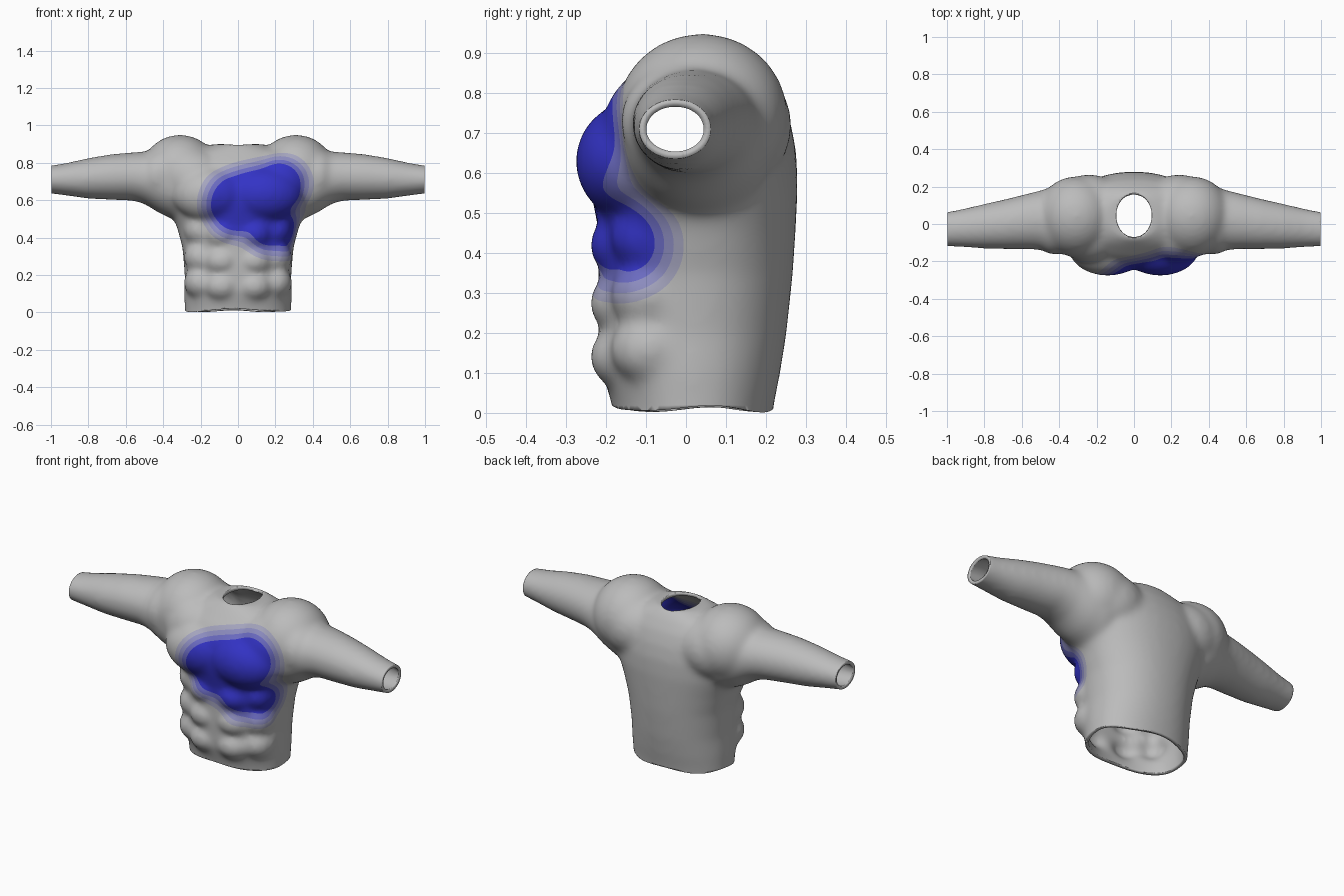
import bpy, bmesh, math
from mathutils import Vector

cube = bpy.data.objects.get("Cube")
if cube:
    bpy.data.objects.remove(cube)


def material(name, color):
    m = bpy.data.materials.new(name)
    m.use_nodes = True
    m.diffuse_color = (*color, 1)
    bsdf = m.node_tree.nodes["Principled BSDF"]
    bsdf.inputs["Base Color"].default_value = (*color, 1)
    bsdf.inputs["Roughness"].default_value = 0.7
    return m


GREY, BLUE = Vector((0.5, 0.5, 0.5)), Vector((0.033, 0.033, 0.56))
NAMES = ["cloth grey", "pale blue grey", "soft blue", "medium blue", "deep blue"]
mats = [material(n, GREY.lerp(BLUE, t)) for n, t in zip(NAMES, (0, 0.27, 0.5, 0.75, 1))]

body = bmesh.new()
SIDES = 40


def loft(rings):
    """Closed skin through rings of points."""
    loops = [[body.verts.new(p) for p in ring] for ring in rings]
    faces = [body.faces.new(loops[0]), body.faces.new(loops[-1])]
    for a, b in zip(loops, loops[1:]):
        for i in range(SIDES):
            j = (i + 1) % SIDES
            faces.append(body.faces.new((a[i], a[j], b[j], b[i])))
    bmesh.ops.recalc_face_normals(body, faces=faces)


def oval(power):
    """Unit superellipse points."""
    for i in range(SIDES):
        a = 2 * math.pi * i / SIDES
        c, s = math.cos(a), math.sin(a)
        yield math.copysign(abs(c) ** power, c), math.copysign(abs(s) ** power, s)


def bulge(center, radii):
    ball = bmesh.ops.create_uvsphere(body, u_segments=32, v_segments=20, radius=1)
    for v in ball["verts"]:
        v.co = Vector(center) + Vector(a * b for a, b in zip(v.co, radii))


# Trunk: height, front, back, half width
trunk = [(-.06, -.175, .21, .283), (.02, -.185, .22, .285), (.1, -.21, .236, .288),
         (.2, -.22, .252, .285), (.35, -.22, .268, .298), (.46, -.22, .275, .328),
         (.56, -.24, .28, .37), (.65, -.245, .277, .39), (.73, -.22, .262, .39),
         (.8, -.175, .237, .36), (.86, -.12, .2, .27), (.9, -.08, .165, .13)]
loft([[(w * c, (f + b) / 2 + (b - f) / 2 * s, z) for c, s in oval(.93)]
      for z, f, b, w in trunk])

# Sleeves: distance out, centre y, centre z, half depth, half height
sleeve = [(.15, .02, .68, .2, .17), (.33, .03, .69, .195, .2), (.42, .025, .70, .18, .17),
          (.5, .02, .72, .16, .14), (.56, .015, .727, .15, .13), (.68, .0, .724, .135, .122),
          (.8, -.012, .717, .12, .109), (.92, -.022, .712, .102, .087),
          (1.04, -.03, .71, .088, .07)]
for side in (-1, 1):
    loft([[(side * x, y + ry * c, z + rz * s) for c, s in oval(1)]
          for x, y, z, ry, rz in sleeve])
    # Shoulder cap, shoulder blade, chest and stomach muscles
    bulge((side * .31, .04, .745), (.21, .215, .205))
    bulge((side * .43, .01, .73), (.11, .175, .15))
    bulge((side * .24, .085, .72), (.2, .18, .175))
    bulge((side * .23, -.03, .71), (.19, .18, .17))
    bulge((side * .14, -.13, .63), (.21, .147, .15))
    for z in (.14, .275, .42):
        bulge((side * .085, -.14, z), (.105, .102, .085))
        bulge((side * .2, -.09, z + .02), (.09, .1, .09))

# Fuse the masses into one soft skin
mesh = bpy.data.meshes.new("torso_shirt")
body.to_mesh(mesh)
body.free()
shirt = bpy.data.objects.new("torso_shirt", mesh)
bpy.context.collection.objects.link(shirt)
fuse = shirt.modifiers.new("fuse", "REMESH")
fuse.mode = "VOXEL"
fuse.voxel_size = .013
relax = shirt.modifiers.new("relax", "SMOOTH")
relax.factor = .5
relax.iterations = 22
fused = bpy.data.meshes.new_from_object(
    shirt.evaluated_get(bpy.context.evaluated_depsgraph_get()))
shirt.modifiers.clear()
shirt.data = fused
bpy.data.meshes.remove(mesh)
fused.name = "torso_shirt"

skin = bmesh.new()
skin.from_mesh(fused)


def score(field):
    """Cut a clean line into the skin where the field is zero."""
    value = {v: field(v.co) for v in skin.verts}
    new = []
    for e in list(skin.edges):
        a, b = e.verts
        fa, fb = value[a], value[b]
        if fa * fb < 0:
            t = min(max(fa / (fa - fb), .02), .98)
            new.append(bmesh.utils.edge_split(e, a, t)[1])
    bmesh.ops.connect_verts(skin, verts=new)


def open_up(field):
    """Remove the skin where the field is negative."""
    score(field)
    gone = [f for f in skin.faces if field(f.calc_center_median()) < 0]
    bmesh.ops.delete(skin, geom=gone, context="FACES")


# Uneven hem, cuffs and neck opening
def hem(p):
    return p.z - .011 - .005 * math.sin(17 * p.x + 2) - .005 * math.sin(23 * p.y)


open_up(hem)
open_up(lambda p: .998 - abs(p.x))
open_up(lambda p: math.hypot(p.x / .095, (p.y - .045) / .12) - 1)

# Stain on the chest: blended distance to a few soft spots
SPOTS = [((.22, -.23, .68), .125), ((.1, -.25, .62), .14), ((0, -.25, .58), .145),
         ((.18, -.22, .47), .115), ((.27, -.15, .43), .075)]
BLEND = 45


def stain(p):
    total = sum(math.exp(-BLEND * ((p - Vector(c)).length - r)) for c, r in SPOTS)
    return -math.log(total + 1e-30) / BLEND


LEVELS = (.075, .05, .025, 0)
for level in LEVELS:
    score(lambda p: stain(p) - level)
for m in mats:
    fused.materials.append(m)
for f in skin.faces:
    d = stain(f.calc_center_median())
    f.material_index = sum(d < level for level in LEVELS)
skin.to_mesh(fused)
skin.free()

# Cloth thickness
cloth = shirt.modifiers.new("cloth", "SOLIDIFY")
cloth.thickness = .018
cloth.offset = -1

bpy.context.view_layer.objects.active = shirt
shirt.select_set(True)
bpy.ops.object.shade_smooth_by_angle(angle=math.radians(40))
